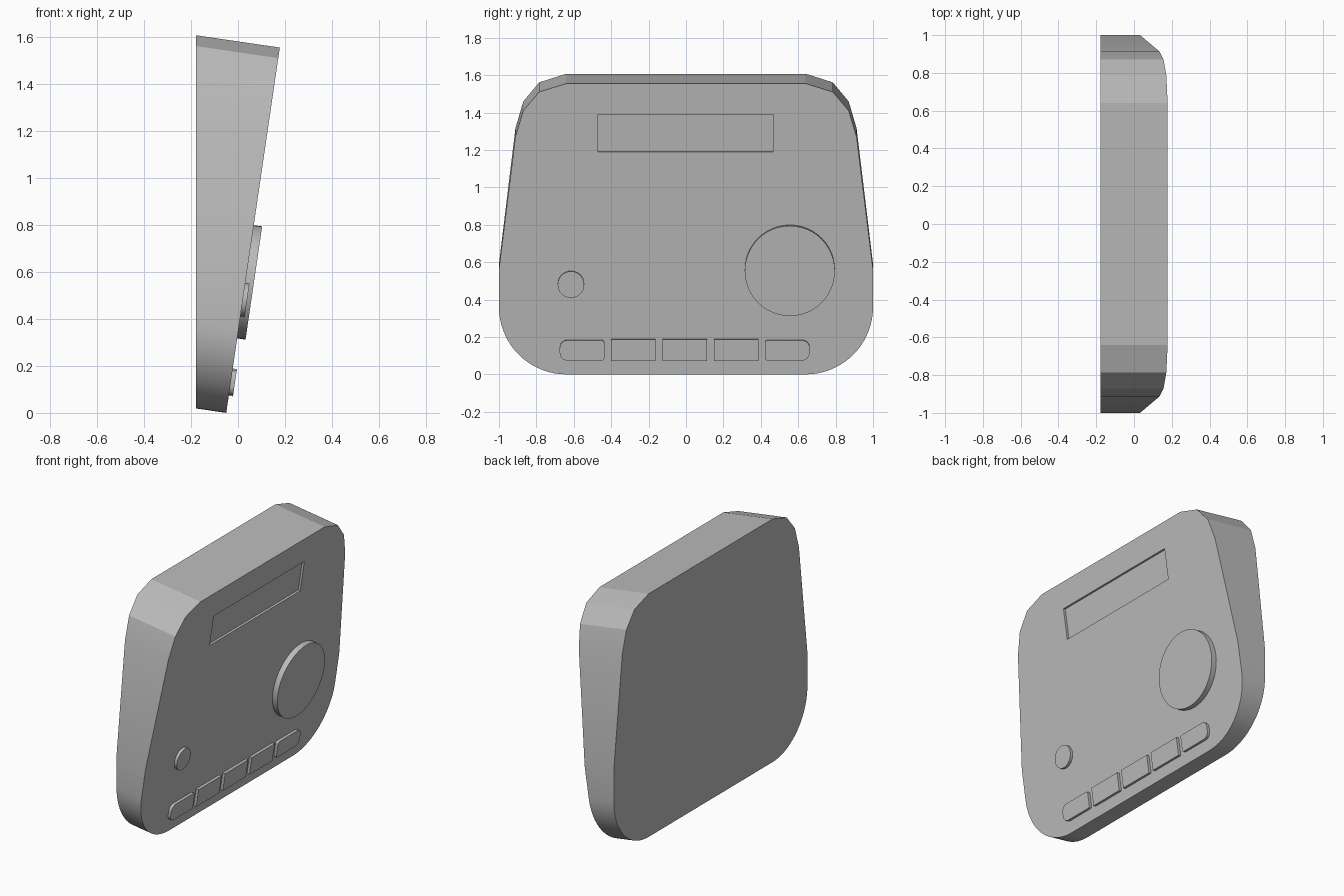
import bpy, bmesh, math
from mathutils import Vector

cube = bpy.data.objects.get("Cube")
if cube:
    bpy.data.objects.remove(cube, do_unlink=True)

grey = bpy.data.materials.new("plain grey")
grey.use_nodes = True
COLOUR = (0.5, 0.5, 0.5, 1)
grey.diffuse_color = COLOUR
grey.node_tree.nodes["Principled BSDF"].inputs["Base Color"].default_value = COLOUR

# Sloping panel frame: across is y, up runs along the slope, out is its normal
TILT = math.atan2(0.228, 1.555)
UP = Vector((math.sin(TILT), 0, math.cos(TILT)))
OUT = Vector((math.cos(TILT), 0, -math.sin(TILT)))
BASE = Vector((-0.05, 0, 0))
BACK = -0.178


def on_panel(y, z, lift=0.0):
    """Point above the panel, given its y and its height z on the slope."""
    return BASE + Vector((0, y, 0)) + UP * (z / UP.z) + OUT * lift


def arc(cy, cz, r, start, end, steps):
    angles = [math.radians(start + (end - start) * i / steps) for i in range(steps + 1)]
    return [(cy + r * math.cos(a), cz + r * math.sin(a)) for a in angles]


def prism(name, outline, low, high, smooth=12):
    """Solid between two lifts; a low of None reaches the vertical back."""
    bm = bmesh.new()
    front = [bm.verts.new(on_panel(y, z, high)) for y, z in outline]
    back = []
    for v in front:
        depth = (v.co.x - BACK) / OUT.x if low is None else high - low
        back.append(bm.verts.new(v.co - OUT * depth))
    bm.faces.new(front)
    bm.faces.new(back[::-1])
    n = len(front)
    for i in range(n):
        j = (i + 1) % n
        bm.faces.new((front[i], back[i], back[j], front[j]))
    bmesh.ops.recalc_face_normals(bm, faces=bm.faces)
    mesh = bpy.data.meshes.new(name)
    bm.to_mesh(mesh)
    bm.free()
    mesh.materials.append(grey)
    obj = bpy.data.objects.new(name, mesh)
    bpy.context.collection.objects.link(obj)
    bpy.ops.object.select_all(action='DESELECT')
    obj.select_set(True)
    bpy.context.view_layer.objects.active = obj
    bpy.ops.object.shade_smooth_by_angle(angle=math.radians(smooth))
    return obj


def rectangle(y0, y1, z0, z1):
    return [(y0, z0), (y1, z0), (y1, z1), (y0, z1)]


def rounded(y0, y1, z0, z1, r_low, r_high):
    """Rectangle with one corner radius on the -y side and one on the +y side."""
    a, b = r_low, r_high
    return (arc(y0 + a, z0 + a, a, 180, 270, 6) + arc(y1 - b, z0 + b, b, 270, 360, 6)
            + arc(y1 - b, z1 - b, b, 0, 90, 6) + arc(y0 + a, z1 - a, a, 90, 180, 6))


# Body: broad round lower corners, tapering sides, faceted upper corners
half = arc(0.64, 0.36, 0.36, 270, 360, 18)
half += [(1.0, 0.56), (0.912, 1.27), (0.87, 1.41), (0.785, 1.51), (0.64, 1.555)]
body = prism("body", half + [(-y, z) for y, z in reversed(half)], None, 0)

# Display recess
cutter = prism("display_cutter", rectangle(-0.47, 0.465, 1.19, 1.39), -0.015, 0.05)
cutter.hide_render = True
cut = body.modifiers.new("display_recess", 'BOOLEAN')
cut.operation = 'DIFFERENCE'
cut.solver = 'EXACT'
cut.object = cutter
bpy.ops.object.select_all(action='DESELECT')
body.select_set(True)
bpy.context.view_layer.objects.active = body
bpy.ops.object.modifier_apply(modifier=cut.name)
bpy.data.objects.remove(cutter, do_unlink=True)

# Round dial and small knob
prism("dial", arc(0.555, 0.558, 0.241, 0, 352.5, 47), -0.005, 0.036)
prism("small_knob", arc(-0.615, 0.482, 0.071, 0, 348.75, 31), -0.005, 0.018)

# Row of five buttons, the end ones rounded on their outer side
for i in range(5):
    y0 = -0.675 + 0.2745 * i
    end = i in (0, 4)
    z0, z1 = (0.077, 0.184) if end else (0.073, 0.189)
    outline = rounded(y0, y0 + 0.238, z0, z1, 0.04 if i == 0 else 0.012,
                      0.04 if i == 4 else 0.012) if end else rectangle(y0, y0 + 0.238, z0, z1)
    prism(f"button_{i + 1}", outline, -0.005, 0.018, 30)
